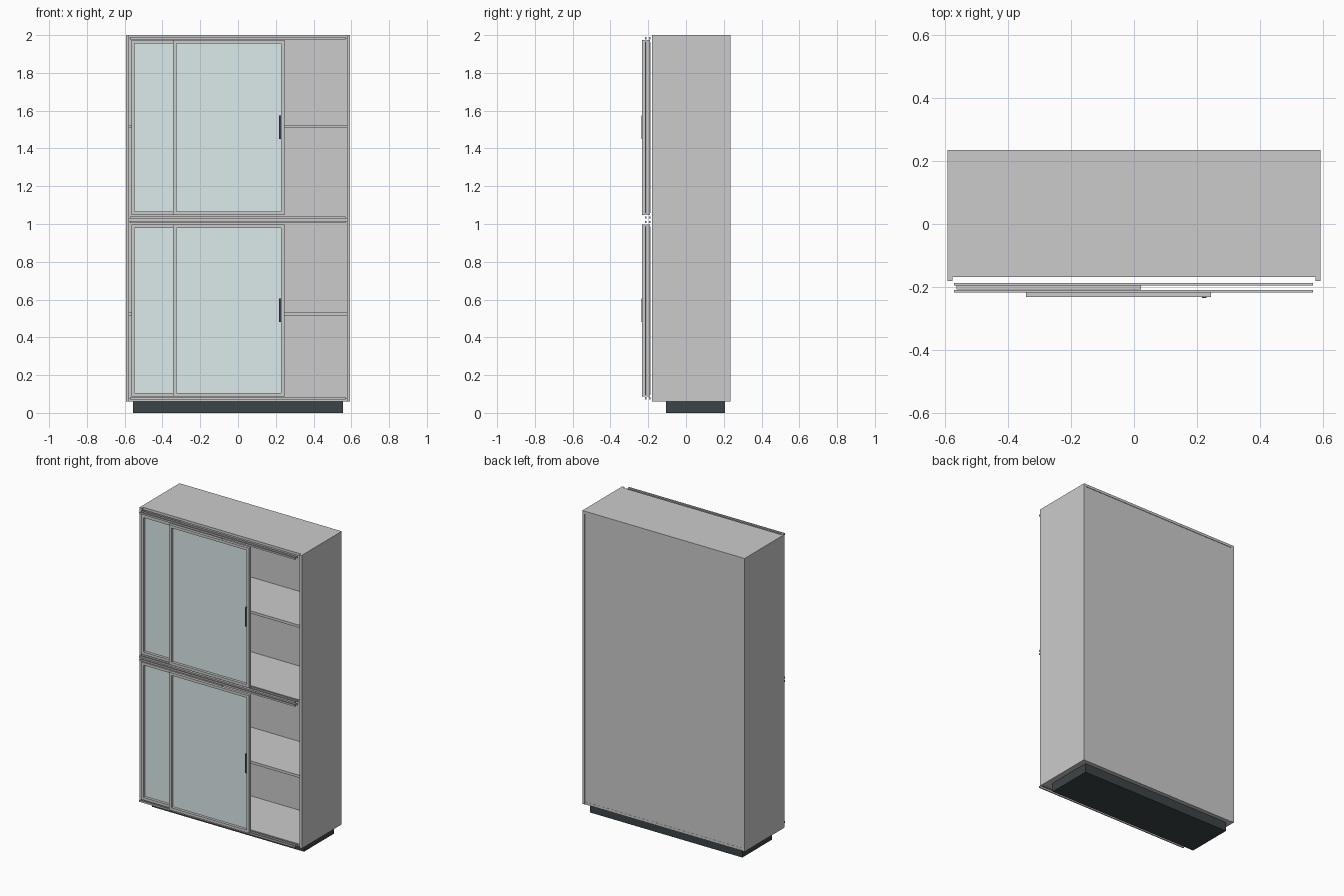
import bpy

if "Cube" in bpy.data.objects:
    bpy.data.objects.remove(bpy.data.objects["Cube"])


def material(name, color):
    m = bpy.data.materials.new(name)
    m.diffuse_color = color
    m.use_nodes = True
    m.node_tree.nodes["Principled BSDF"].inputs["Base Color"].default_value = m.diffuse_color
    return m


GLASS = material("tinted_glass", (0.72, 0.83, 0.83, 1))
DARK = material("dark", (0.045, 0.06, 0.065, 1))


def box(name, x, y, z, mat=None):
    """Box from (min, max) pairs."""
    bpy.ops.mesh.primitive_cube_add(size=1, location=[(a + b) / 2 for a, b in (x, y, z)])
    o = bpy.context.object
    o.name = name
    o.scale = [b - a for a, b in (x, y, z)]
    bpy.ops.object.transform_apply(location=False, rotation=False, scale=True)
    if mat:
        o.data.materials.append(mat)
    return o


W, T = 0.594, 0.017          # half width, board thickness
XI = W - T                   # inner half width
FRONT, BACK = -0.181, 0.236
INNER = (-0.168, 0.234)

# carcass
for side, s in (("left", -1), ("right", 1)):
    box(side + "_side_panel", sorted((s * XI, s * W)), (FRONT, BACK), (0.06, 2.0))
box("top_panel", (-XI, XI), (INNER[0], BACK), (2.0 - T, 2.0))
box("bottom_panel", (-XI, XI), INNER, (0.06, 0.06 + T))
box("back_panel", (-XI, XI), (0.226, 0.233), (0.06 + T, 2.0 - T))
box("middle_panel", (-XI, XI), (INNER[0], 0.226), (1.014, 1.031))
for name, z in (("lower_shelf", 0.515), ("upper_shelf", 1.508)):
    box(name, (-XI, XI), (INNER[0], 0.226), (z, z + T))

# recessed plinth
box("plinth", (-0.557, 0.557), (-0.105, 0.206), (0.0, 0.06), DARK)

# pairs of sliding tracks
for i, z in enumerate((0.072, 1.006, 1.028, 1.978)):
    for j, y in enumerate((-0.191, -0.214)):
        box(f"track_{i}_{j}", (-0.572, 0.57), (y - 0.004, y + 0.004), (z, z + 0.011))


def door(name, x, yf, z):
    """Rectangular frame with a glass pane fixed behind it."""
    (x0, x1), (z0, z1), f, yb = x, z, 0.018, yf + 0.018
    for n, a, b in (("left", x0, x0 + f), ("right", x1 - f, x1)):
        box(f"{name}_{n}_stile", (a, b), (yf, yb), z)
    for n, a, b in (("bottom", z0, z0 + f), ("top", z1 - f, z1)):
        box(f"{name}_{n}_rail", (x0 + f, x1 - f), (yf, yb), (a, b))
    box(name + "_glass", (x0 + 0.012, x1 - 0.012), (yb, yb + 0.004),
        (z0 + 0.01, z1 - 0.01), GLASS)


# two sliding doors and a pull on each level
for level, z, zh in (("lower", (0.086, 0.997), 0.48), ("upper", (1.048, 1.973), 1.45)):
    door(level + "_rear_door", (-0.565, 0.023), -0.209, z)
    door(level + "_front_door", (-0.343, 0.245), -0.233, z)
    box(level + "_handle", (0.216, 0.23), (-0.236, -0.222), (zh, zh + 0.125), DARK)
